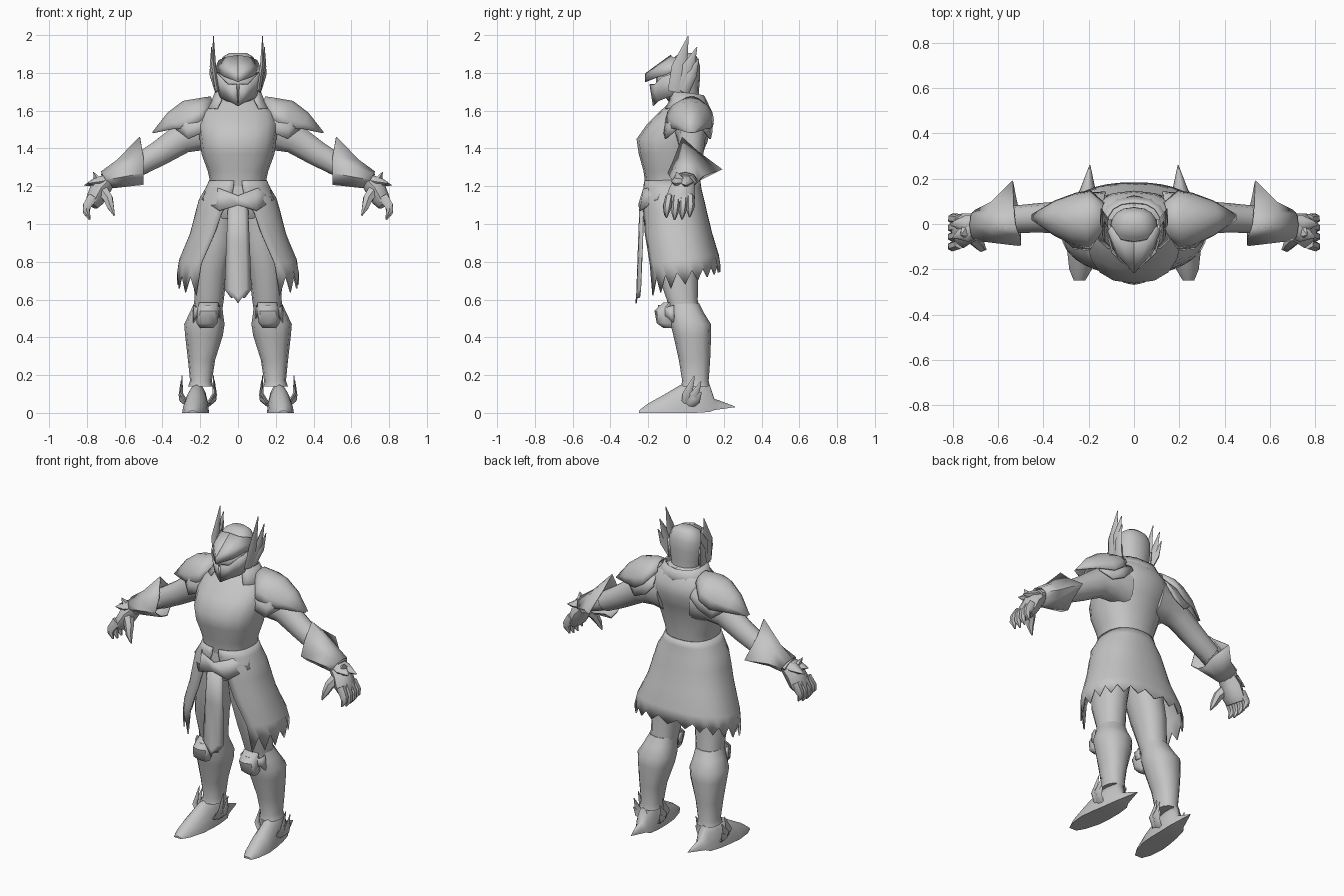
import bpy, bmesh, math
from mathutils import Vector

steel = bpy.data.materials.new("steel_grey")
steel.diffuse_color = (0.56, 0.56, 0.56, 1)


def finish(name, verts, faces, mirror=False, thick=0, angle=50):
    me = bpy.data.meshes.new(name)
    me.from_pydata([tuple(v) for v in verts], [], faces)
    bm = bmesh.new()
    bm.from_mesh(me)
    bmesh.ops.recalc_face_normals(bm, faces=bm.faces)
    bm.to_mesh(me)
    bm.free()
    me.materials.append(steel)
    ob = bpy.data.objects.new(name, me)
    bpy.context.collection.objects.link(ob)
    bpy.ops.object.select_all(action='DESELECT')
    ob.select_set(True)
    bpy.context.view_layer.objects.active = ob
    bpy.ops.object.shade_smooth_by_angle(angle=math.radians(angle))
    if thick:
        mod = ob.modifiers.new("thickness", 'SOLIDIFY')
        mod.thickness, mod.offset = thick, 0
    if mirror:
        ob.modifiers.new("mirror", 'MIRROR').use_mirror_merge = False
    return ob


def loft(name, rings, mirror=False, caps=True):
    n = len(rings[0])
    verts = [p for r in rings for p in r]
    faces = [(i * n + j, i * n + (j + 1) % n, (i + 1) * n + (j + 1) % n, (i + 1) * n + j)
             for i in range(len(rings) - 1) for j in range(n)]
    if caps:
        faces += [tuple(range(n))[::-1], tuple(range(len(verts) - n, len(verts)))]
    return finish(name, verts, faces, mirror, 0 if caps else 0.006)


def sheet(name, rows, mirror=False, thick=0.008, angle=50):
    n = len(rows[0])
    faces = [(i * n + j, i * n + j + 1, (i + 1) * n + j + 1, (i + 1) * n + j)
             for i in range(len(rows) - 1) for j in range(n - 1)]
    return finish(name, [p for r in rows for p in r], faces, mirror, thick, angle)


def oval_point(a, z, hx, yf, yb, cx=0, p=0.85):
    # angle 0 faces the front
    s, c = math.sin(a), math.cos(a)
    x = math.copysign(abs(s) ** p, s) * hx
    y = (yf + yb) / 2 - math.copysign(abs(c) ** p, c) * (yb - yf) / 2
    return (cx + x, y, z)


def oval(z, hx, yf, yb, cx=0, n=16):
    return [oval_point(2 * math.pi * k / n, z, hx, yf, yb, cx) for k in range(n)]


def tube(name, path, n=8, mirror=True):
    # path entries: point, radius along y, radius across
    pts, rings = [Vector(p[0]) for p in path], []
    for i, (_, ra, rb) in enumerate(path):
        t = (pts[min(i + 1, len(pts) - 1)] - pts[max(i - 1, 0)]).normalized()
        v = t.cross(Vector((0, 1, 0))).normalized()
        u = v.cross(t)
        rings.append([pts[i] + u * ra * math.cos(2 * math.pi * k / n)
                      + v * rb * math.sin(2 * math.pi * k / n) for k in range(n)])
    return loft(name, rings, mirror)


# Cuirass, hips and collar
loft("torso", [oval(*r) for r in [
    (1.14, .155, -.21, .06), (1.21, .145, -.215, .068), (1.28, .16, -.225, .075),
    (1.37, .193, -.25, .09), (1.45, .203, -.262, .115), (1.53, .215, -.205, .147),
    (1.59, .2, -.145, .14), (1.64, .15, -.09, .115), (1.68, .09, -.05, .085)]])
loft("hips", [oval(*r) for r in [
    (1.03, .185, -.195, .095), (1.08, .20, -.222, .095), (1.14, .19, -.222, .08),
    (1.20, .15, -.215, .065)]])
sheet("collar", [[oval_point(a / 6 * 2.5 + math.pi, z + d * abs(a) / 6, hx, yf, yb)
                  for a in range(-6, 7)]
                 for z, hx, yf, yb, d in [(1.61, .17, -.13, .125, 0), (1.65, .138, -.105, .108, 0),
                                          (1.675, .12, -.10, .095, .03)]])
sheet("belt_plate", [
    [(-.155, -.12, 1.205), (-.09, -.225, 1.185), (0, -.236, 1.15), (.09, -.225, 1.185), (.155, -.12, 1.205)],
    [(-.19, -.15, 1.13), (-.1, -.242, 1.07), (0, -.250, 1.10), (.1, -.242, 1.07), (.19, -.15, 1.13)]], False, .006)

# Skirt open at the front, with a torn hem
rows = []
cols = 32
for z, hx, yf, yb, a0 in [(1.23, .149, -.219, .072, .1), (1.19, .168, -.222, .077, .1),
                          (1.13, .203, -.228, .092, .15),
                          (1.06, .222, -.23, .108, .33), (.95, .25, -.23, .135, .45),
                          (.80, .308, -.22, .17, .62), (.72, .32, -.215, .18, .70)]:
    row = []
    for k in range(cols + 1):
        a = a0 + (2 * math.pi - 2 * a0) * k / cols
        front = (1 + math.cos(a)) / 2
        hem = 0
        if z == .72:
            hem = .05 - .10 * front + (-.04 if k % 2 == 0 else .025) * (.6 + front)
        elif z == .80:
            hem = .035 - .05 * front
        row.append(oval_point(a, z + hem, hx, yf, yb))
    rows.append(row)
sheet("skirt", rows, angle=40)
sheet("front_tabard", [[(-w, y + .015, z), (-w * .6, y, z), (0, y - .004, z - d), (w * .6, y, z), (w, y + .015, z)]
                       for w, y, z, d in [(.05, -.238, 1.12, 0), (.06, -.246, .9, 0),
                                          (.07, -.256, .655, .04), (.035, -.261, .61, .03)]])

# Legs, knee guards and feet
loft("thigh", [oval(z, rx, cy - ry, cy + ry, cx, 12) for z, cx, cy, rx, ry in [
    (1.08, .105, -.065, .10, .13), (.92, .115, -.06, .098, .12), (.75, .145, -.045, .088, .11),
    (.6, .153, -.02, .078, .082), (.5, .165, 0, .075, .08)]], True)
loft("greave", [oval(z, rx, cy - ry, cy + ry, cx, 12) for z, cx, cy, rx, ry in [
    (.58, .158, -.01, .075, .08), (.53, .168, .005, .088, .09), (.47, .178, .025, .107, .107),
    (.41, .18, .033, .10, .10), (.28, .193, .045, .072, .083), (.17, .196, .05, .058, .07),
    (.14, .198, .05, .066, .076)]], True)
loft("knee_guard", [oval(z, rx, cy - ry, cy + ry, cx, 8) for z, cx, cy, rx, ry in [
    (.45, .165, -.095, .035, .025), (.475, .165, -.11, .055, .045), (.54, .158, -.122, .058, .045),
    (.585, .155, -.09, .05, .03)]], True)
sheet("knee_side_plate", [[(.10, -.07, .57), (.098, -.11, .56), (.16, -.145, .57), (.222, -.1, .56), (.232, -.065, .57)],
                          [(.095, -.06, .5), (.10, -.1, .51), (.16, -.145, .52), (.222, -.1, .51), (.236, -.06, .47)]], True)
rings = []
for y, w, h, z0 in [(-.25, .025, .012, 0), (-.2, .05, .05, 0), (-.11, .068, .10, 0), (-.03, .067, .148, 0),
                    (.05, .06, .16, 0), (.125, .05, .145, .005), (.15, .035, .06, .015), (.26, .002, .004, .03)]:
    cx = .218 - .09 * y
    rings.append([(cx + w * math.cos(k * math.pi / 8), y, z0 + h * math.sin(k * math.pi / 8) ** 1.2) for k in range(8)]
                 + [(cx - w, y, z0)])
loft("foot", rings, True)

# Feathered wings at ankles and helmet, each feather: base, middle, tip
feathers = [((.268, 0, .05), (.30, .008, .10), (.296, .045, .197)),
            ((.272, .02, .05), (.305, .043, .09), (.302, .08, .167)),
            ((.268, .025, .04), (.302, .052, .07), (.303, .082, .112))]
for i, (a, b, c) in enumerate(feathers):
    tube(f"outer_ankle_feather_{i + 1}", [(a, .025, .01), (b, .026, .010), (c, .002, .002)], 6)
    a, b, c = [(.426 - p[0], p[1], p[2]) for p in (a, b, c)]
    tube(f"inner_ankle_feather_{i + 1}", [(a, .025, .01), (b, .026, .010), (c, .002, .002)], 6)
wing = [((.108, -.055, 1.70), (.128, -.035, 1.83), (.13, .012, 1.995), .042),
        ((.11, -.02, 1.71), (.137, .012, 1.83), (.14, .058, 1.937), .034),
        ((.11, -.01, 1.70), (.138, .03, 1.79), (.145, .068, 1.875), .028)]
for i, (a, b, c, r) in enumerate(wing):
    tube(f"helmet_feather_{i + 1}", [(a, r, .014), (b, r, .014), (c, .002, .002)], 6)

# Helmet with peaked visor and cheek guards
loft("helmet", [oval(*r) for r in [
    (1.6, .075, -.05, .075), (1.67, .085, -.11, .07), (1.72, .103, -.16, .07), (1.78, .108, -.16, .075),
    (1.84, .103, -.105, .073), (1.885, .08, -.06, .058), (1.906, .045, -.03, .035)]])
sheet("visor", [[(.1, -.01, 1.865), (.06, -.07, 1.882), (0, -.08, 1.892)],
                [(.113, -.03, 1.835), (.068, -.135, 1.83), (0, -.215, 1.795)],
                [(.115, -.03, 1.81), (.07, -.145, 1.78), (0, -.215, 1.752)]], True)
sheet("cheek_guard", [[(.110, .02, 1.81), (.113, -.06, 1.80), (.095, -.125, 1.78), (.055, -.165, 1.74), (.008, -.19, 1.74)],
                      [(.102, .02, 1.70), (.102, -.05, 1.685), (.085, -.11, 1.665), (.045, -.148, 1.65), (0, -.172, 1.625)]], True)

# Shoulder plates
def pauldron(name, sections):
    rows = []
    for x, z, cy, w, drop in sections:
        rows.append([(x - .25 * drop * abs(t) / 4, cy + w * math.sin(t * math.pi / 8),
                      z - drop * (1 - math.cos(t * math.pi / 8))) for t in range(-4, 5)])
    sheet(name, rows, True)


pauldron("pauldron", [(.145, 1.672, .03, .06, .05), (.22, 1.660, .02, .125, .11), (.29, 1.648, .02, .115, .14),
                      (.37, 1.587, .025, .075, .085), (.45, 1.485, .03, .01, .004)])
pauldron("pauldron_underlay", [(.14, 1.61, .03, .11, .06), (.22, 1.625, .01, .126, .14),
                               (.30, 1.60, .01, .118, .15), (.34, 1.55, .02, .07, .05)])

# Arms, gauntlets and hands
tube("upper_arm", [((.11, .03, 1.50), .10, .13), ((.21, .03, 1.487), .088, .105), ((.3, .03, 1.45), .072, .083),
                   ((.42, .027, 1.372), .065, .07), ((.54, .02, 1.305), .06, .06)], 10)
cuff = [(.52, -.02, 1.46), (.53, .06, 1.385), (.535, .19, 1.29), (.51, .07, 1.25),
        (.50, .02, 1.21), (.5, -.04, 1.225), (.5, -.095, 1.27), (.5, -.06, 1.35)]
wrist = [(.7 + .025 * math.cos(k * math.pi / 4), -.005 + .066 * math.sin(k * math.pi / 4),
          1.233 + .042 * math.cos(k * math.pi / 4)) for k in range(8)]
mid = [tuple(Vector(a) * .42 + Vector(b) * .58 - Vector((0, .02 if a[1] > .1 else 0, .015 if a[2] > 1.4 else 0)))
       for a, b in zip(cuff, wrist)]
loft("gauntlet", [cuff, mid, wrist], True, False)
tube("forearm", [((.5, .02, 1.32), .055, .055), ((.6, .005, 1.275), .06, .052), ((.71, -.006, 1.23), .058, .038)])
for i, tip in enumerate([(.815, 0, 1.205), (.765, -.05, 1.275), (.80, -.06, 1.215)]):
    tube(f"wrist_spike_{i + 1}", [((.68, -.01, 1.235), .045, .032), ((.745, tip[1] * .7, 1.222), .04, .03),
                                  (tip, .002, .002)], 6)
tube("palm", [((.685, -.01, 1.232), .056, .04), ((.73, -.02, 1.185), .068, .055),
              ((.757, -.03, 1.13), .077, .048), ((.775, -.035, 1.1), .068, .035)])
for i, y in enumerate((-.098, -.055, -.015, .025)):
    low = .012 * abs(i - 1.4)
    tube(f"finger_{i + 1}", [((.768, y * .9, 1.145), .022, .03), ((.800, y, 1.095), .022, .025),
                             ((.803, y - .004, 1.055 + low), .019, .02), ((.785, y - .006, 1.018 + low), .005, .005)], 6)
tube("thumb", [((.72, -.05, 1.18), .032, .035), ((.688, -.085, 1.135), .026, .029),
               ((.674, -.105, 1.09), .019, .02), ((.655, -.112, 1.045), .004, .004)], 6)
